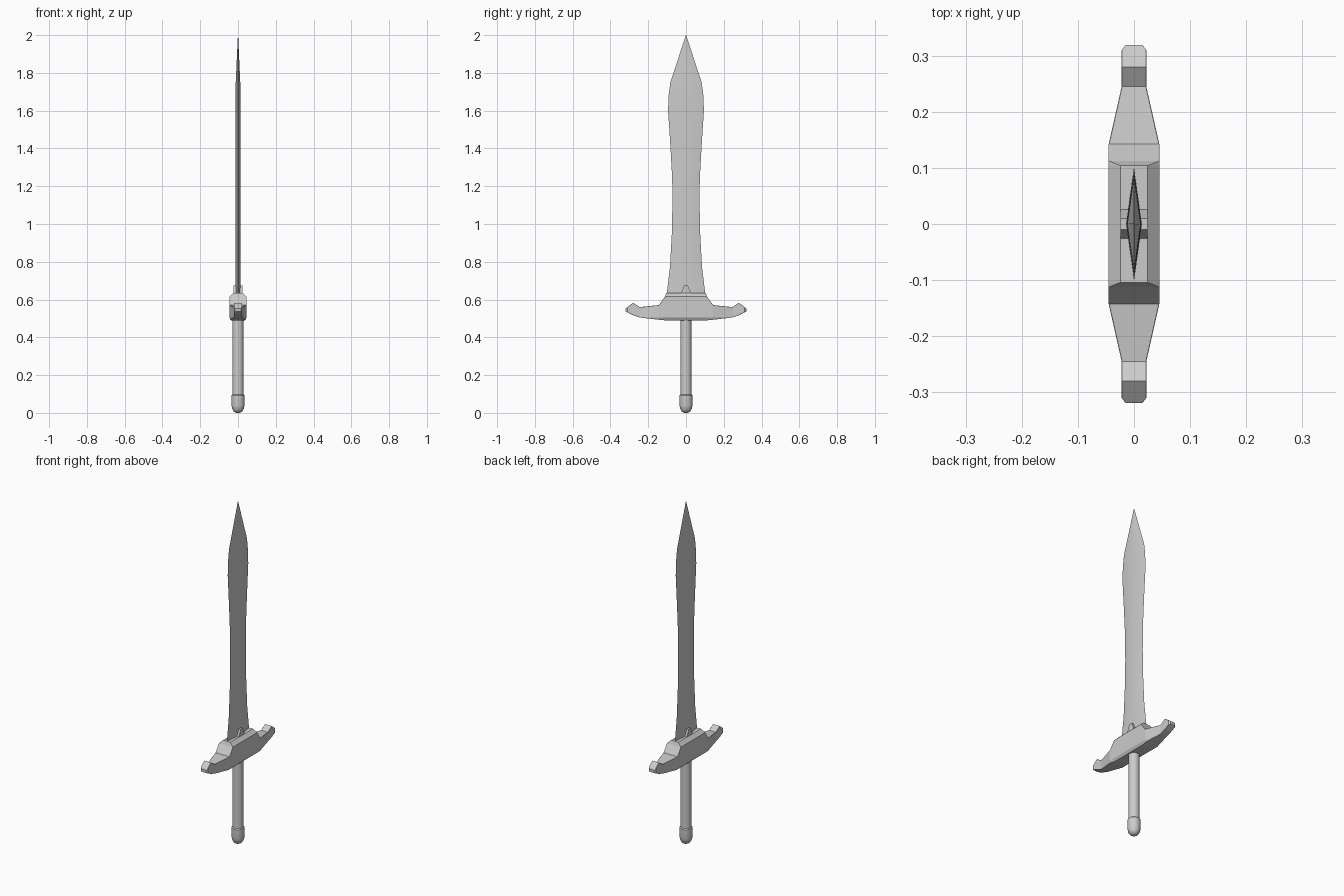
import bpy, bmesh, math

if "Cube" in bpy.data.objects:
    bpy.data.objects.remove(bpy.data.objects["Cube"])


def loft(name, rings, smooth=None):
    """Skin a list of equal-length vertex rings and cap both ends."""
    bm = bmesh.new()
    loops = [[bm.verts.new(p) for p in ring] for ring in rings]
    for a, b in zip(loops, loops[1:]):
        n = len(a)
        for i in range(n):
            j = (i + 1) % n
            bm.faces.new((a[i], a[j], b[j], b[i]))
    bm.faces.new(loops[0])
    bm.faces.new(loops[-1])
    bmesh.ops.remove_doubles(bm, verts=bm.verts, dist=1e-5)
    bmesh.ops.recalc_face_normals(bm, faces=bm.faces)
    me = bpy.data.meshes.new(name)
    bm.to_mesh(me)
    bm.free()
    ob = bpy.data.objects.new(name, me)
    bpy.context.collection.objects.link(ob)
    if smooth:
        bpy.ops.object.select_all(action='DESELECT')
        bpy.context.view_layer.objects.active = ob
        ob.select_set(True)
        bpy.ops.object.shade_smooth_by_angle(angle=math.radians(smooth))
    return ob


def lathe(name, profile, sides=16):
    """Revolve (radius, z) points about the z axis."""
    ang = [2 * math.pi * (i + 0.5) / sides for i in range(sides)]
    return loft(name, [[(r * math.cos(a), r * math.sin(a), z) for a in ang]
                       for r, z in profile], 40)


# Leaf-shaped blade with a diamond section: (z, half width, half thickness)
blade = [(0.60, 0.106, 0.014), (0.64, 0.101, 0.014), (0.77, 0.085, 0.014),
         (0.95, 0.075, 0.014), (1.10, 0.072, 0.014), (1.24, 0.073, 0.014),
         (1.42, 0.083, 0.014), (1.60, 0.095, 0.013), (1.68, 0.092, 0.013),
         (1.75, 0.083, 0.012), (2.00, 0.0006, 0.0006)]
loft("blade", [[(t, 0, z), (0, w, z), (-t, 0, z), (0, -w, z)]
               for z, w, t in blade], 30)

# Crossguard: (y, bottom z, chamfer z, shoulder z, top z, bottom x, side x, top x)
half = [(0.104, 0.490, 0.505, 0.615, 0.635, 0.036, 0.045, 0.024),
        (0.112, 0.490, 0.505, 0.614, 0.615, 0.036, 0.045, 0.044),
        (0.143, 0.493, 0.505, 0.570, 0.571, 0.040, 0.045, 0.044),
        (0.245, 0.505, 0.506, 0.559, 0.560, 0.021, 0.022, 0.021),
        (0.280, 0.517, 0.518, 0.582, 0.583, 0.021, 0.022, 0.021),
        (0.310, 0.531, 0.532, 0.559, 0.560, 0.021, 0.022, 0.021),
        (0.319, 0.536, 0.537, 0.552, 0.553, 0.014, 0.015, 0.014)]
sections = [(-s[0],) + s[1:] for s in reversed(half)] + half
loft("crossguard", [[(bx, y, zb), (sx, y, zc), (sx, y, zs), (tx, y, zt),
                     (-tx, y, zt), (-sx, y, zs), (-sx, y, zc), (-bx, y, zb)]
                    for y, zb, zc, zs, zt, bx, sx, tx in sections])

# Small wedge clasping the blade root
loft("blade_clasp", [[(x, -0.03, 0.625), (x, 0.03, 0.625),
                      (x, 0.01, 0.675), (x, -0.01, 0.675)]
                     for x in (-0.024, 0.024)])

# Grip and domed pommel
lathe("grip", [(0.03, 0.08), (0.03, 0.50)])
lathe("pommel", [(0.010, 0.0), (0.022, 0.007), (0.031, 0.021), (0.035, 0.040),
                 (0.035, 0.093), (0.030, 0.098)])
